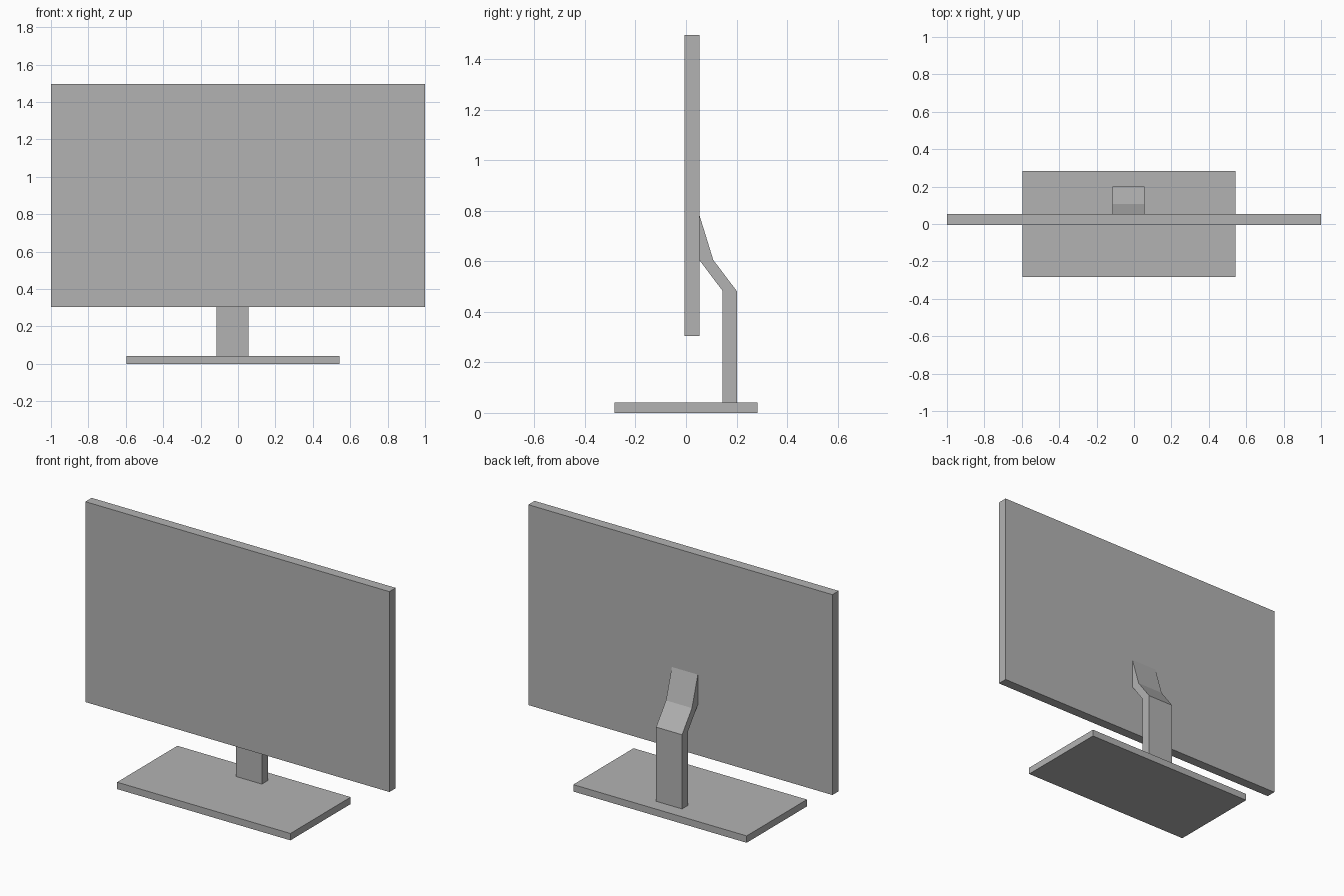
import bpy
import bmesh

if "Cube" in bpy.data.objects:
    bpy.data.objects.remove(bpy.data.objects["Cube"], do_unlink=True)

# Single grey finish
grey = bpy.data.materials.new("plain grey")
grey.use_nodes = True
colour = (0.45, 0.45, 0.45, 1)
grey.diffuse_color = colour
grey.node_tree.nodes["Principled BSDF"].inputs["Base Color"].default_value = colour


def extrude_profile(name, profile, left, right):
    """Extrude a closed (y, z) outline along x."""
    bm = bmesh.new()
    face = bm.faces.new([bm.verts.new((left, y, z)) for y, z in profile])
    result = bmesh.ops.extrude_face_region(bm, geom=[face])
    moved = [v for v in result["geom"] if isinstance(v, bmesh.types.BMVert)]
    bmesh.ops.translate(bm, verts=moved, vec=(right - left, 0, 0))
    bmesh.ops.recalc_face_normals(bm, faces=bm.faces)
    mesh = bpy.data.meshes.new(name)
    bm.to_mesh(mesh)
    bm.free()
    mesh.materials.append(grey)
    obj = bpy.data.objects.new(name, mesh)
    bpy.context.collection.objects.link(obj)
    return obj


def box(name, x, y, z):
    outline = [(y[0], z[0]), (y[1], z[0]), (y[1], z[1]), (y[0], z[1])]
    return extrude_profile(name, outline, *x)


# Foot plate and screen slab
base_top = 0.041
screen_back = 0.053
box("base", (-0.597, 0.543), (-0.283, 0.283), (0, base_top))
box("screen", (-1, 1), (-0.006, screen_back), (0.304, 1.495))

# Bent neck: upright post, then two slopes meeting the back of the screen
neck = [(0.144, base_top), (0.201, base_top), (0.201, 0.482), (0.108, 0.605),
        (screen_back, 0.783), (screen_back, 0.605), (0.144, 0.484)]
extrude_profile("neck", neck, -0.115, 0.056)
